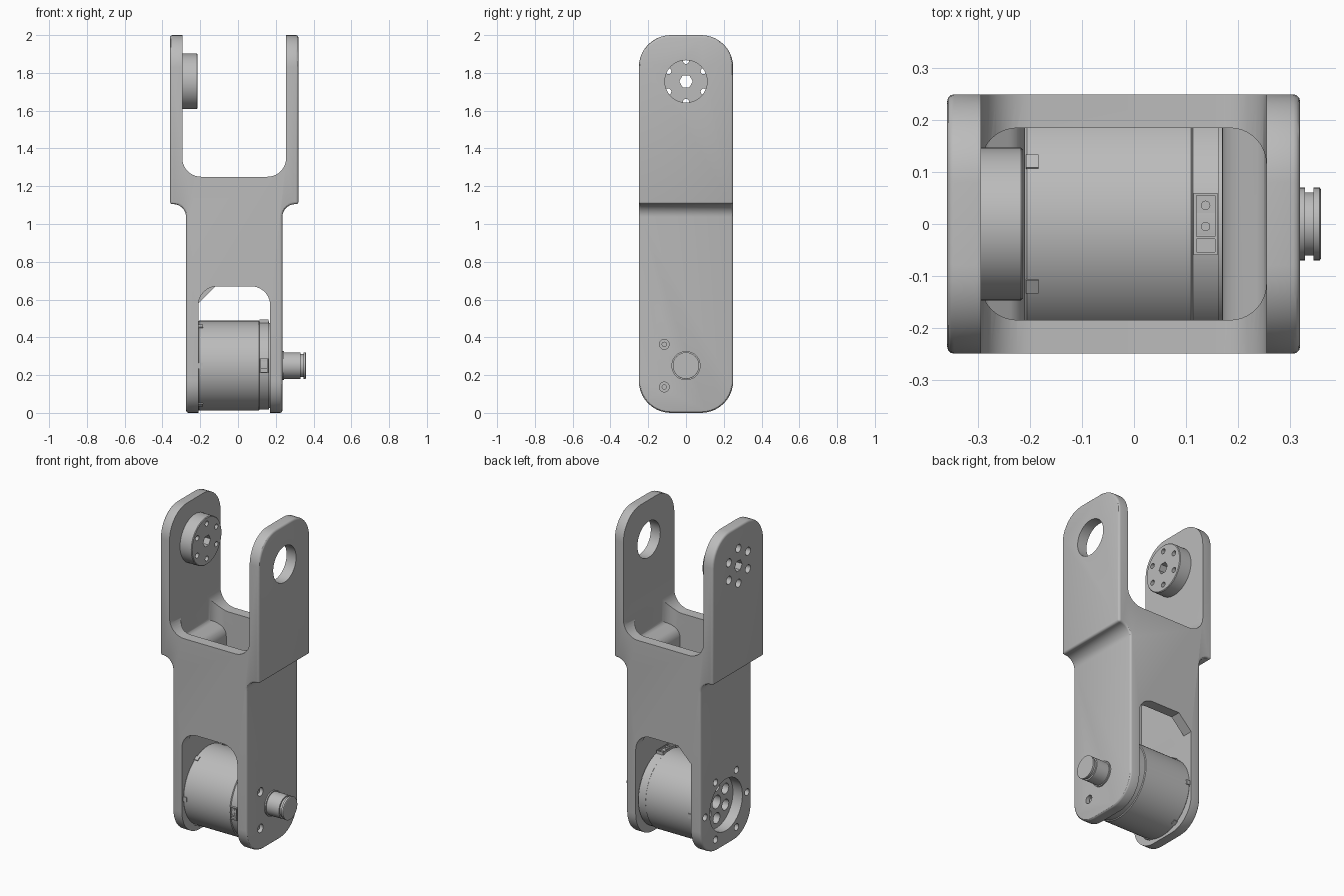
import bpy, bmesh, math
from mathutils import Vector, Matrix

if "Cube" in bpy.data.objects:
    bpy.data.objects.remove(bpy.data.objects["Cube"], do_unlink=True)

grey = bpy.data.materials.new("machined grey")
grey.use_nodes = True
grey.diffuse_color = (0.5, 0.5, 0.5, 1)
grey.node_tree.nodes["Principled BSDF"].inputs["Base Color"].default_value = (0.5, 0.5, 0.5, 1)

LOW, HIGH = 0.25, 1.755   # heights of the two joint axes


def finish(name, bm):
    bmesh.ops.recalc_face_normals(bm, faces=bm.faces)
    mesh = bpy.data.meshes.new(name)
    bm.to_mesh(mesh)
    bm.free()
    mesh.materials.append(grey)
    ob = bpy.data.objects.new(name, mesh)
    bpy.context.collection.objects.link(ob)
    return ob


def fillet(corners, steps=10):
    """Closed outline from (u, v, radius) corners."""
    out = []
    for i, (u, v, r) in enumerate(corners):
        p = Vector((u, v))
        if not r:
            out.append(p)
            continue
        a = (Vector(corners[i - 1][:2]) - p).normalized()
        b = (Vector(corners[(i + 1) % len(corners)][:2]) - p).normalized()
        half = a.angle(b) / 2
        centre = p + (a + b).normalized() * r / math.sin(half)
        start = p + a * r / math.tan(half) - centre
        end = p + b * r / math.tan(half) - centre
        sweep = start.angle_signed(end)
        for k in range(steps + 1):
            out.append(centre + Matrix.Rotation(-sweep * k / steps, 2) @ start)
    return out


def rect(u0, u1, v0, v1, r_low, r_high):
    return fillet([(u0, v0, r_low), (u1, v0, r_low), (u1, v1, r_high), (u0, v1, r_high)])


def circle(y, z, r, sides=32):
    return [Vector((y + r * math.cos(t), z + r * math.sin(t)))
            for t in (math.tau * k / sides for k in range(sides))]


def prism(name, outline, axis, lo, hi):
    place = {"x": lambda p, d: (d, p.x, p.y), "y": lambda p, d: (p.x, d, p.y),
             "z": lambda p, d: (p.x, p.y, d)}[axis]
    bm = bmesh.new()
    ends = [[bm.verts.new(place(p, d)) for p in outline] for d in (lo, hi)]
    for ring in ends:
        bm.faces.new(ring)
    n = len(outline)
    for i in range(n):
        j = (i + 1) % n
        bm.faces.new((ends[0][i], ends[0][j], ends[1][j], ends[1][i]))
    return finish(name, bm)


def lathe(name, profile, z):
    """Turn an (x, radius) profile about the x axis at height z."""
    bm = bmesh.new()
    vs = [bm.verts.new((x, 0, z + r)) for x, r in profile]
    es = [bm.edges.new(pair) for pair in zip(vs, vs[1:])]
    bmesh.ops.spin(bm, geom=vs + es, cent=(0, 0, z), axis=(1, 0, 0),
                   angle=math.tau, steps=72)
    bmesh.ops.remove_doubles(bm, verts=bm.verts, dist=1e-4)
    return finish(name, bm)


def apply(ob, mod):
    with bpy.context.temp_override(object=ob, active_object=ob):
        bpy.ops.object.modifier_apply(modifier=mod.name)


def combine(ob, tool, operation="DIFFERENCE"):
    mod = ob.modifiers.new("cut", "BOOLEAN")
    mod.solver, mod.operation, mod.object = "EXACT", operation, tool
    apply(ob, mod)
    bpy.data.objects.remove(tool, do_unlink=True)


def drill(ob, y, z, r, lo, hi, sides=32):
    combine(ob, prism("drill", circle(y, z, r, sides), "x", lo, hi))


def ring_points(z, radius, offset=0):
    for k in range(6):
        t = math.radians(60 * k + offset)
        yield radius * math.cos(t), z + radius * math.sin(t)


# Bracket: stepped front outline crossed with the rounded side outline
bracket = prism("bracket", fillet([
    (-.36, 2, 0), (-.36, 1.105, 0), (-.275, 1.105, .068), (-.275, 0, 0),
    (.235, 0, 0), (.235, 1.105, .068), (.32, 1.105, 0), (.32, 2, 0)]), "y", -.4, .4)
combine(bracket, prism("side_outline", rect(-.25, .25, 0, 2, .17, .17), "x", -.6, .6), "INTERSECT")
bevel = bracket.modifiers.new("soft edges", "BEVEL")
bevel.width, bevel.segments, bevel.limit_method = .013, 3, "ANGLE"
bevel.angle_limit = math.radians(40)
apply(bracket, bevel)

# Upper fork slot, lower windows and the hollow between them
combine(bracket, prism("slot", rect(-.295, .255, 1.25, 2.2, .1, 0), "y", -.4, .4))
combine(bracket, prism("front_window", rect(-.21, .17, -.1, .67, 0, .1), "y", -.4, .1))
combine(bracket, prism("back_window", fillet([
    (-.21, -.1, 0), (.17, -.1, 0), (.17, .67, .1), (-.12, .67, 0), (-.21, .58, 0)]), "y", .05, .4))
hollow = prism("hollow", fillet([
    (-.21, .5, 0), (.17, .5, 0), (.17, 1.13, .07), (.255, 1.19, .04), (.255, 1.4, 0),
    (-.295, 1.4, 0), (-.295, 1.19, .04), (-.21, 1.13, .07)]), "y", -.185, .185)
combine(hollow, prism("hollow_plan", fillet([
    (-.295, -.185, .07), (.255, -.185, .07), (.255, .185, .07), (-.295, .185, .07)]),
    "z", .4, 1.5), "INTERSECT")
combine(bracket, hollow)

# Holes in the four plates
drill(bracket, 0, HIGH, .112, .2, .4, 64)
drill(bracket, 0, HIGH, .036, -.4, -.25, 6)
for y, z in ring_points(HIGH, .108, 30):
    drill(bracket, y, z, .025, -.4, -.25, 20)
drill(bracket, 0, LOW, .16, -.4, -.19, 64)
for y, z in ring_points(LOW, .205):
    drill(bracket, y, z, .021, -.4, -.19, 20)
for side in (-1, 1):
    drill(bracket, -.115, LOW + side * .113, .026, .2, .4, 24)

# Hub disc on the upper right plate
hub = lathe("hub_disc", [(-.3, 0), (-.3, .147), (-.218, .147), (-.214, .143), (-.214, 0)], HIGH)
drill(hub, 0, HIGH, .036, -.4, -.1, 6)
for y, z in ring_points(HIGH, .108, 30):
    drill(hub, y, z, .016, -.4, -.1, 16)

# Motor drum with its output face pockets
motor = lathe("motor_drum", [(-.21, 0), (-.21, .234), (-.206, .238), (.11, .238), (.114, .233),
                             (.164, .233), (.164, .225), (.17, .225), (.17, 0)], LOW)
drill(motor, 0, LOW, .04, -.3, -.15)
for y, z in ring_points(LOW, .1, 30):
    drill(motor, y, z, .033, -.3, -.16, 24)

# Shaft with its grooved end, and the recessed plate screws
shaft = lathe("shaft", [(.16, 0), (.16, .077), (.243, .077), (.243, .07), (.33, .07), (.33, .061),
                        (.346, .061), (.346, .07), (.358, .07), (.36, .067), (.36, 0)], LOW)
screws = []
for side in (-1, 1):
    screws.append(prism("plate_screw", circle(-.115, LOW + side * .113, .014, 20), "x", .165, .22))

# Small retaining clips around the drum
clip_outline = [Vector(p) for p in ((-.208, -.014), (-.184, -.014), (-.184, .014), (-.208, .014))]
for k in range(6):
    clip = prism("drum_clip", clip_outline, "z", .225, .243)
    clip.data.transform(Matrix.Translation((0, 0, LOW)) @ Matrix.Rotation(math.radians(60 * k + 30), 4, "X"))

# Cable sockets on the top and front of the drum
for turn, half in ((0, .06), (math.pi / 2, .038)):
    def plate(name, x0, x1, y0, y1, lo, hi):
        return prism(name, rect(x0, x1, y0, y1, 0, 0), "z", lo, hi)
    socket = plate("cable_socket", .115, .161, -half, half, .21, .244)
    combine(socket, plate("opening", .12, .156, -half * .4, half * .92, .232, .3))
    combine(socket, plate("opening", .12, .156, -half * .9, -half * .48, .234, .3))
    parts = [socket]
    for y in (-.08, .6):
        parts.append(prism("socket_screw", circle(.138, y * half, half * .15, 16), "z", .225, .238))
    for ob in parts:
        ob.data.transform(Matrix.Translation((0, 0, LOW)) @ Matrix.Rotation(turn, 4, "X"))

# Smooth the curved faces, keep edges crisp
for ob in bpy.context.scene.objects:
    if ob.type == "MESH":
        ob.data.validate()
        with bpy.context.temp_override(object=ob, active_object=ob, selected_objects=[ob],
                                       selected_editable_objects=[ob]):
            bpy.ops.object.shade_smooth_by_angle(angle=math.radians(30))
